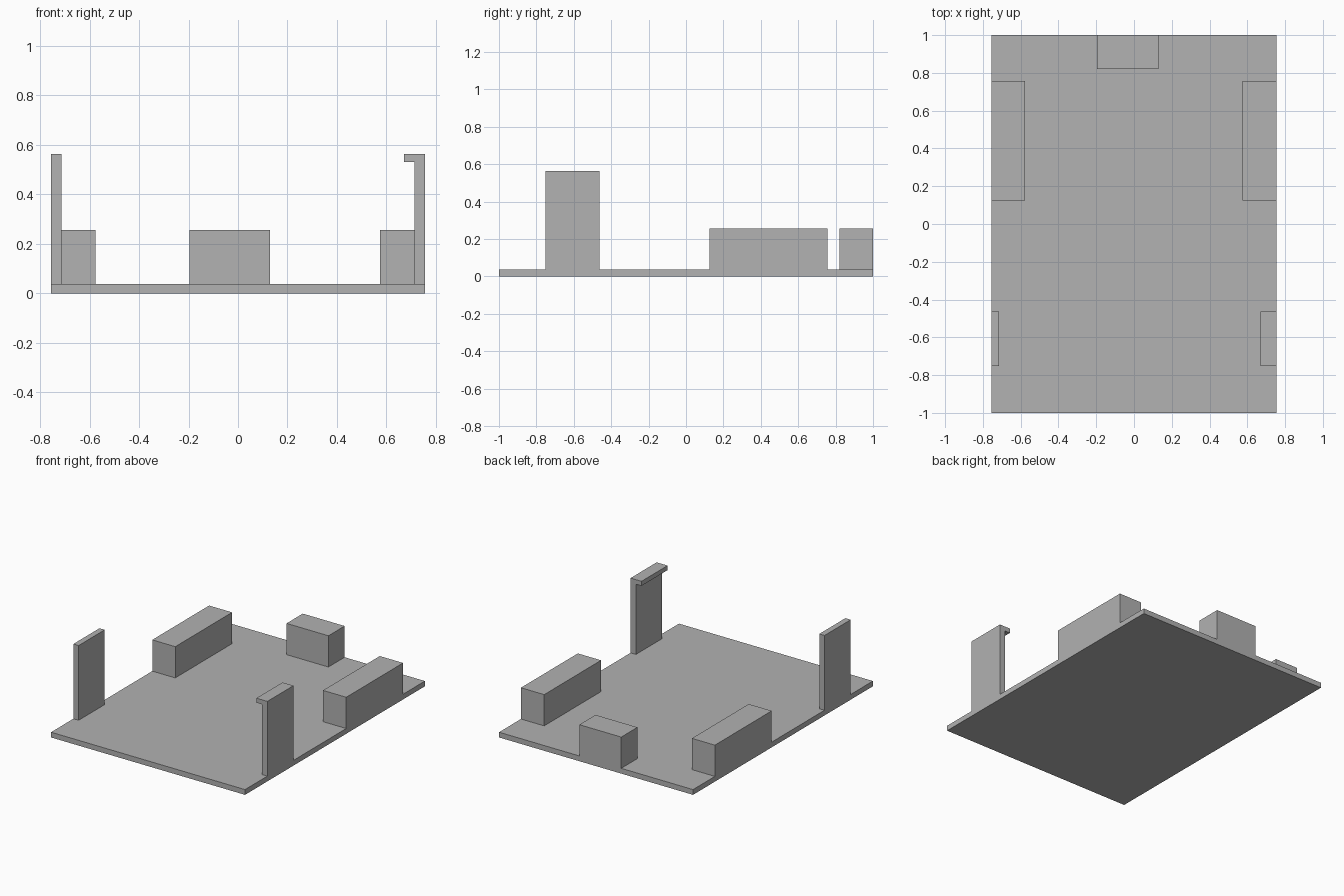
import bpy
import bmesh

default = bpy.data.objects.get("Cube")
if default:
    bpy.data.objects.remove(default, do_unlink=True)

grey = bpy.data.materials.new("plain_grey")
grey.use_nodes = True
colour = (0.445, 0.445, 0.445, 1)
grey.diffuse_color = colour
grey.node_tree.nodes["Principled BSDF"].inputs["Base Color"].default_value = colour

HALF_W = 0.755    # half width of the base
FLOOR = 0.037     # top of the base
POST_TOP = 0.563
BLOCK_TOP = 0.257


def extrude_profile(name, points, y0, y1):
    """Extrude an x-z outline along y into a closed solid."""
    bm = bmesh.new()
    face = bm.faces.new([bm.verts.new((x, y0, z)) for x, z in points])
    grown = bmesh.ops.extrude_face_region(bm, geom=[face])["geom"]
    moved = [v for v in grown if isinstance(v, bmesh.types.BMVert)]
    bmesh.ops.translate(bm, verts=moved, vec=(0, y1 - y0, 0))
    bmesh.ops.recalc_face_normals(bm, faces=bm.faces)
    mesh = bpy.data.meshes.new(name)
    bm.to_mesh(mesh)
    bm.free()
    mesh.materials.append(grey)
    obj = bpy.data.objects.new(name, mesh)
    bpy.context.collection.objects.link(obj)
    return obj


def box(name, x0, x1, y0, y1, z0, z1):
    outline = [(x0, z0), (x1, z0), (x1, z1), (x0, z1)]
    return extrude_profile(name, outline, y0, y1)


# Flat base
box("base_plate", -HALF_W, HALF_W, -1, 1, 0, FLOOR)

# Long blocks along both sides, and the short block at the back
box("left_side_block", 0.574, HALF_W, 0.125, 0.757, FLOOR, BLOCK_TOP)
box("right_side_block", -HALF_W, -0.576, 0.125, 0.757, FLOOR, BLOCK_TOP)
box("back_block", -0.196, 0.13, 0.82, 1, FLOOR, BLOCK_TOP)

# Plain upright panel on the right
box("right_post", -HALF_W, -0.714, -0.752, -0.462, FLOOR, POST_TOP)

# Upright panel on the left with an inward lip along its top
INNER, LIP, LIP_Z = 0.713, 0.67, 0.531
hooked = [(HALF_W, FLOOR), (HALF_W, POST_TOP), (LIP, POST_TOP),
          (LIP, LIP_Z), (INNER, LIP_Z), (INNER, FLOOR)]
extrude_profile("left_hooked_post", hooked, -0.752, -0.462)
